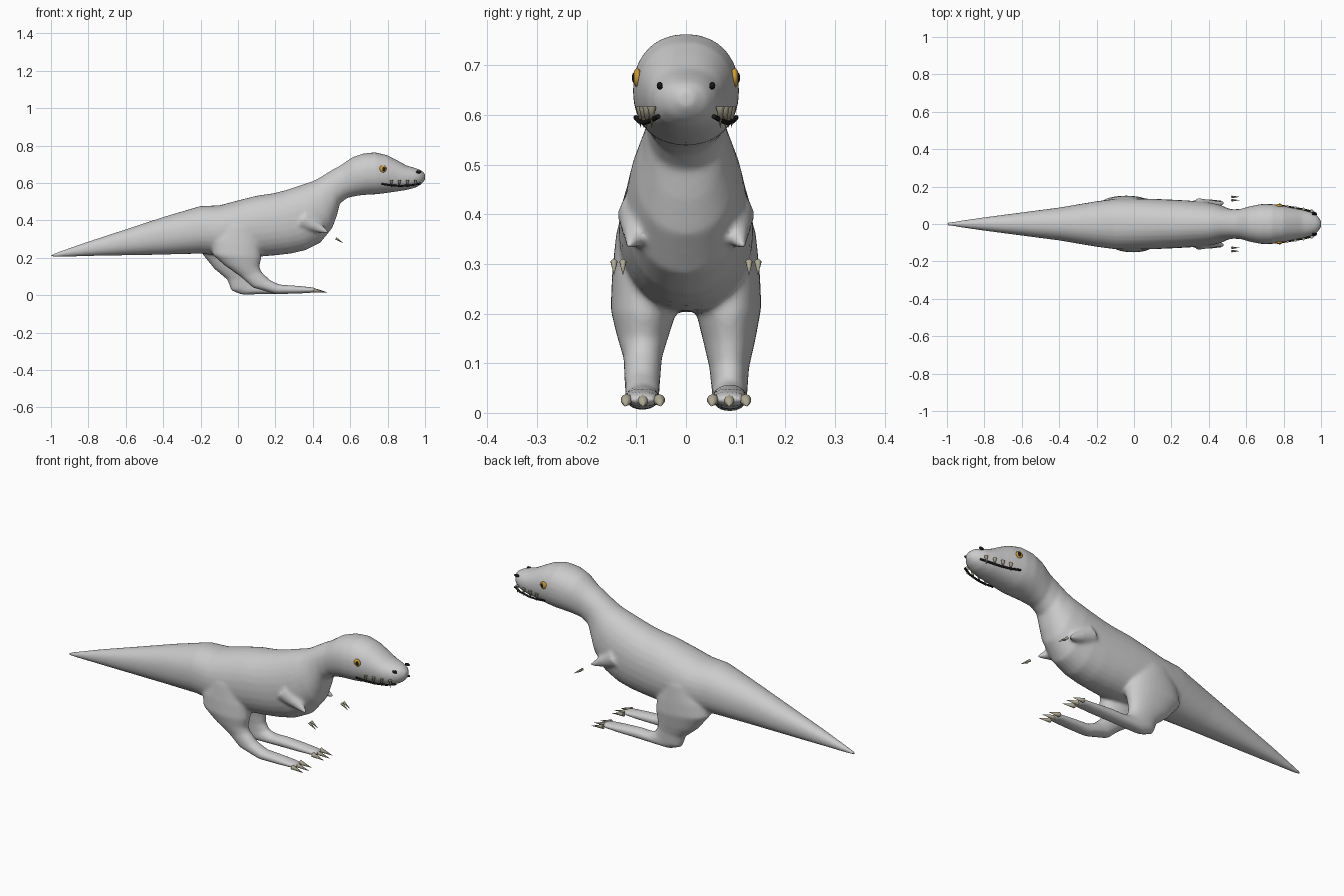
import bpy, bmesh, math
from mathutils import Vector, Matrix

if "Cube" in bpy.data.objects:
    bpy.data.objects.remove(bpy.data.objects["Cube"])


def material(name, rgb):
    m = bpy.data.materials.new(name)
    m.diffuse_color = (*rgb, 1)
    m.use_nodes = True
    m.node_tree.nodes["Principled BSDF"].inputs["Base Color"].default_value = m.diffuse_color
    return m


SKIN = material("grey_skin", (0.6, 0.6, 0.6))
CLAW = material("claw_beige", (0.42, 0.39, 0.29))
AMBER = material("eye_amber", (0.62, 0.34, 0.04))
BLACK = material("black", (0.01, 0.01, 0.01))


def finish(bm, name, mat):
    me = bpy.data.meshes.new(name)
    bmesh.ops.recalc_face_normals(bm, faces=bm.faces)
    for f in bm.faces:
        f.smooth = len(f.verts) < 5
    bm.to_mesh(me)
    bm.free()
    me.materials.append(mat)
    ob = bpy.data.objects.new(name, me)
    bpy.context.collection.objects.link(ob)
    return ob


def loft(bm, sections, side=1, n=28, power=0.92):
    """Sections are (x1, z1, x2, z2, y centre, half width)."""
    def signed(v):
        return math.copysign(abs(v) ** power, v)
    rings = []
    for x1, z1, x2, z2, yc, hy in sections:
        ring = []
        for i in range(n):
            a = 2 * math.pi * i / n
            t = 0.5 + 0.5 * signed(math.sin(a))
            ring.append(bm.verts.new((x1 + (x2 - x1) * t, side * yc + hy * signed(math.cos(a)),
                                      z1 + (z2 - z1) * t)))
        rings.append(ring)
    for a, b in zip(rings, rings[1:]):
        for i in range(n):
            j = (i + 1) % n
            bm.faces.new((a[i], a[j], b[j], b[i]))
    bm.faces.new(rings[0])
    bm.faces.new(rings[-1])


def add_cone(bm, base, tip, r, r_tip=0.0, n=10):
    base, tip = Vector(base), Vector(tip)
    d = tip - base
    mat = Matrix.Translation((base + tip) / 2) @ d.to_track_quat('Z', 'Y').to_matrix().to_4x4()
    bmesh.ops.create_cone(bm, cap_ends=True, segments=n, radius1=r, radius2=r_tip,
                          depth=d.length, matrix=mat)


def ellipsoid(name, centre, size, mat):
    bm = bmesh.new()
    bmesh.ops.create_uvsphere(bm, u_segments=20, v_segments=12, radius=1,
                              matrix=Matrix.Translation(centre) @ Matrix.Diagonal((*size, 1)))
    finish(bm, name, mat)


# tail, trunk, neck and head
trunk = [
    (-1.0, .204, -1.0, .218, 0, .008), (-.8, .209, -.8, .287, 0, .036),
    (-.6, .213, -.6, .352, 0, .062), (-.4, .217, -.4, .418, 0, .088),
    (-.2, .222, -.2, .477, 0, .122), (-.1, .212, -.1, .480, 0, .135),
    (0, .203, 0, .507, 0, .137), (.1, .205, .1, .532, 0, .135),
    (.19, .212, .19, .545, 0, .131), (.28, .222, .25, .56, 0, .127),
    (.36, .24, .30, .576, 0, .123), (.44, .28, .36, .596, 0, .116),
    (.505, .36, .41, .613, 0, .102), (.53, .43, .45, .637, 0, .087),
    (.545, .49, .50, .668, 0, .079), (.585, .52, .55, .695, 0, .080),
    (.64, .532, .61, .737, 0, .096), (.69, .537, .67, .758, 0, .107),
    (.74, .539, .735, .764, 0, .107), (.80, .547, .80, .748, 0, .097),
    (.85, .554, .85, .722, 0, .086), (.90, .562, .90, .694, 0, .077),
    (.95, .575, .95, .679, 0, .063), (.98, .592, .98, .668, 0, .045),
    (1.0, .615, 1.0, .650, 0, .018),
]
# right leg strides forward, left leg has a lower heel
right_leg = [
    (-.10, .37, .09, .37, .085, .055), (-.14, .29, .12, .27, .085, .064),
    (-.136, .216, .125, .20, .085, .067), (-.07, .158, .114, .15, .087, .052),
    (.015, .098, .125, .125, .087, .039), (.08, .04, .17, .082, .088, .036),
    (.20, .006, .22, .057, .088, .035), (.32, .008, .32, .05, .088, .035),
    (.40, .013, .40, .042, .088, .034), (.42, .02, .42, .034, .088, .025),
]
left_leg = [
    (-.13, .37, .07, .37, .085, .055), (-.18, .29, .10, .27, .085, .064),
    (-.195, .225, .11, .20, .085, .067), (-.126, .14, .10, .145, .087, .052),
    (-.057, .083, .10, .10, .087, .040), (-.037, .025, .12, .066, .088, .036),
    (.02, .003, .16, .055, .088, .035),
] + right_leg[6:]

bm = bmesh.new()
loft(bm, trunk)
loft(bm, right_leg, -1)
loft(bm, left_leg, 1)
# short arm stubs
for s in (-1, 1):
    add_cone(bm, (.35, s * .085, .40), (.485, s * .114, .333), .055, .006, 16)
body = finish(bm, "body", SKIN)
blend = body.modifiers.new("blend", 'REMESH')
blend.mode = 'VOXEL'
blend.voxel_size = 0.008
blend.use_smooth_shade = True
soften = body.modifiers.new("soften", 'SMOOTH')
soften.factor = 0.5
soften.iterations = 8

for s, label in ((-1, "right"), (1, "left")):
    # toe claws
    bm = bmesh.new()
    for y in (.054, .087, .120):
        tip = .485 if y == .087 else .475
        add_cone(bm, (.405, s * y, .026), (tip, s * (.087 + (y - .087) * 1.1), .013), .012)
    finish(bm, label + "_toe_claws", CLAW)

    # finger claws
    bm = bmesh.new()
    for y in (.127, .145):
        add_cone(bm, (.523, s * y, .304), (.565, s * y, .277), .007)
    finish(bm, label + "_finger_claws", CLAW)

    # teeth
    bm = bmesh.new()
    for x, y in ((.82, .092), (.863, .086), (.906, .079), (.95, .069)):
        add_cone(bm, (x, s * y, .617), (x, s * y, .574), .009)
    finish(bm, label + "_teeth", CLAW)

    # eye, pupil and nostril
    ellipsoid(label + "_eye", (.775, s * .098, .675), (.019, .009, .019), AMBER)
    ellipsoid(label + "_pupil", (.779, s * .104, .675), (.009, .005, .011), BLACK)
    ellipsoid(label + "_nostril", (.966, s * .053, .659), (.014, .006, .008), BLACK)

    # mouth line
    cu = bpy.data.curves.new(label + "_mouth", 'CURVE')
    cu.dimensions = '3D'
    cu.bevel_depth = 0.005
    cu.bevel_resolution = 2
    cu.use_fill_caps = True
    pts = ((.768, .101, .595), (.82, .093, .587), (.87, .085, .584), (.93, .073, .588), (.975, .056, .597))
    sp = cu.splines.new('POLY')
    sp.points.add(len(pts) - 1)
    for p, (x, y, z) in zip(sp.points, pts):
        p.co = (x, s * y, z, 1)
    cu.materials.append(BLACK)
    bpy.context.collection.objects.link(bpy.data.objects.new(label + "_mouth", cu))
